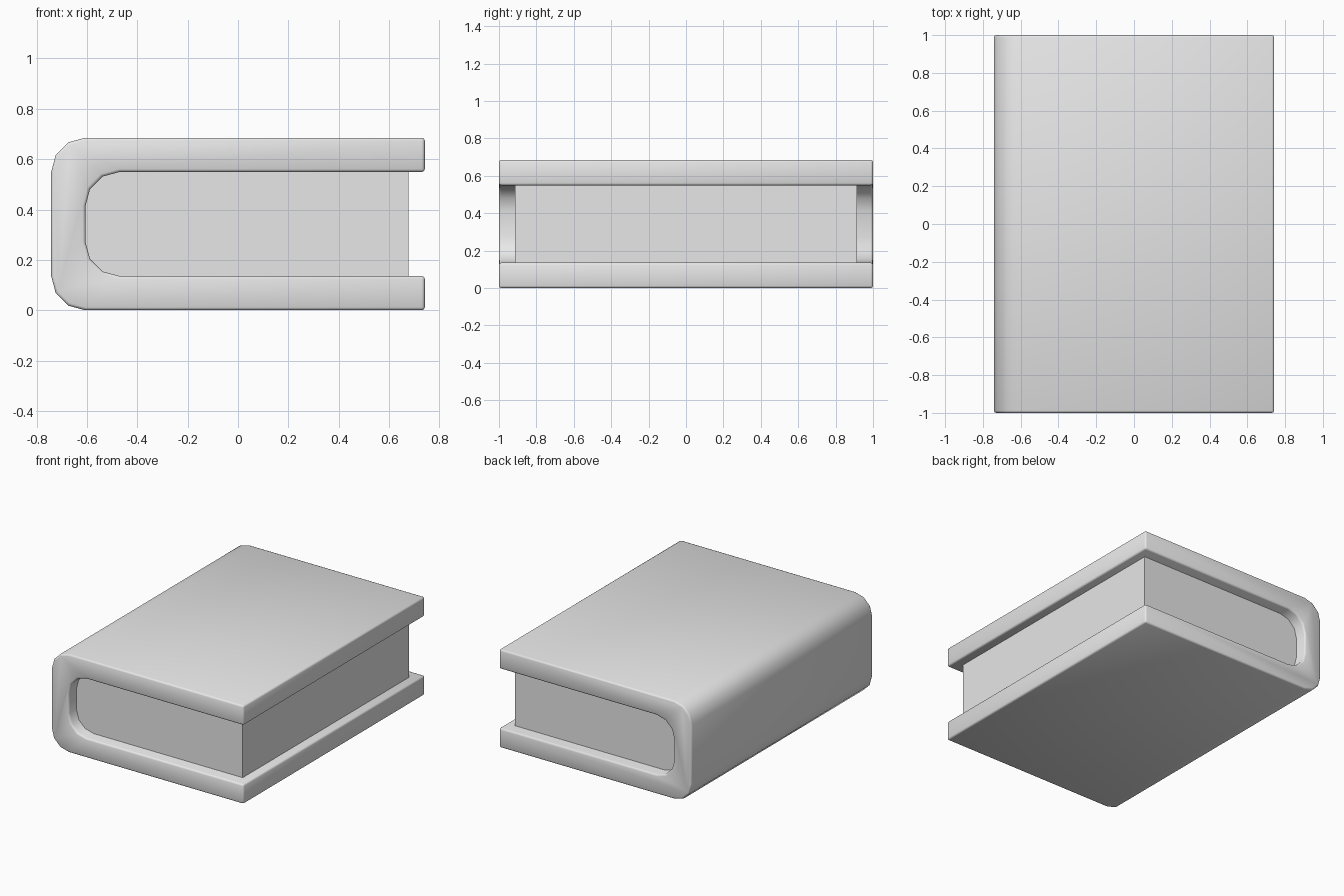
import bpy, bmesh, math

old = bpy.data.objects.get("Cube")
if old:
    bpy.data.objects.remove(old, do_unlink=True)

grey = bpy.data.materials.new("plain grey")
grey.use_nodes = True
grey.diffuse_color = (0.8, 0.8, 0.8, 1)
grey.node_tree.nodes["Principled BSDF"].inputs["Base Color"].default_value = (0.8, 0.8, 0.8, 1)

EDGE = 0.742       # half width of the book
HEIGHT = 0.685
BOARD = 0.136      # thickness of the cover
RADIUS = 0.135     # rounding of the spine


def half_u(offset):
    """Lower half of the U section, from the open edge round to the spine."""
    cx, cz = -EDGE + offset + RADIUS, offset + RADIUS
    pts = [(EDGE, offset)]
    for i in range(4):
        a = math.radians(270 - 30 * i)
        pts.append((cx + RADIUS * math.cos(a), cz + RADIUS * math.sin(a)))
    return pts


def full_u(offset):
    low = half_u(offset)
    return low + [(x, HEIGHT - z) for x, z in reversed(low)]


def extrude_section(name, section, half_depth):
    bm = bmesh.new()
    face = bm.faces.new([bm.verts.new((x, -half_depth, z)) for x, z in section])
    new = bmesh.ops.extrude_face_region(bm, geom=[face])["geom"]
    moved = [v for v in new if isinstance(v, bmesh.types.BMVert)]
    bmesh.ops.translate(bm, verts=moved, vec=(0, 2 * half_depth, 0))
    bmesh.ops.recalc_face_normals(bm, faces=bm.faces)
    mesh = bpy.data.meshes.new(name)
    bm.to_mesh(mesh)
    bm.free()
    mesh.materials.append(grey)
    obj = bpy.data.objects.new(name, mesh)
    bpy.context.collection.objects.link(obj)
    return obj


# Cover: one folded board with softened edges and a rounded spine
cover = extrude_section("cover", full_u(0) + full_u(BOARD)[::-1], 1.0)
bevel = cover.modifiers.new("soft edges", "BEVEL")
bevel.width = 0.012
bevel.segments = 2
bevel.limit_method = "ANGLE"
bevel.angle_limit = math.radians(45)
bpy.context.view_layer.objects.active = cover
cover.select_set(True)
bpy.ops.object.modifier_apply(modifier=bevel.name)
bpy.ops.object.shade_smooth_by_angle(angle=math.radians(50))

# Page block: set back from the cover on the three open sides
left, right, low, high = -0.63, 0.677, BOARD, HEIGHT - BOARD
extrude_section("pages", [(left, low), (right, low), (right, high), (left, high)], 0.915)
